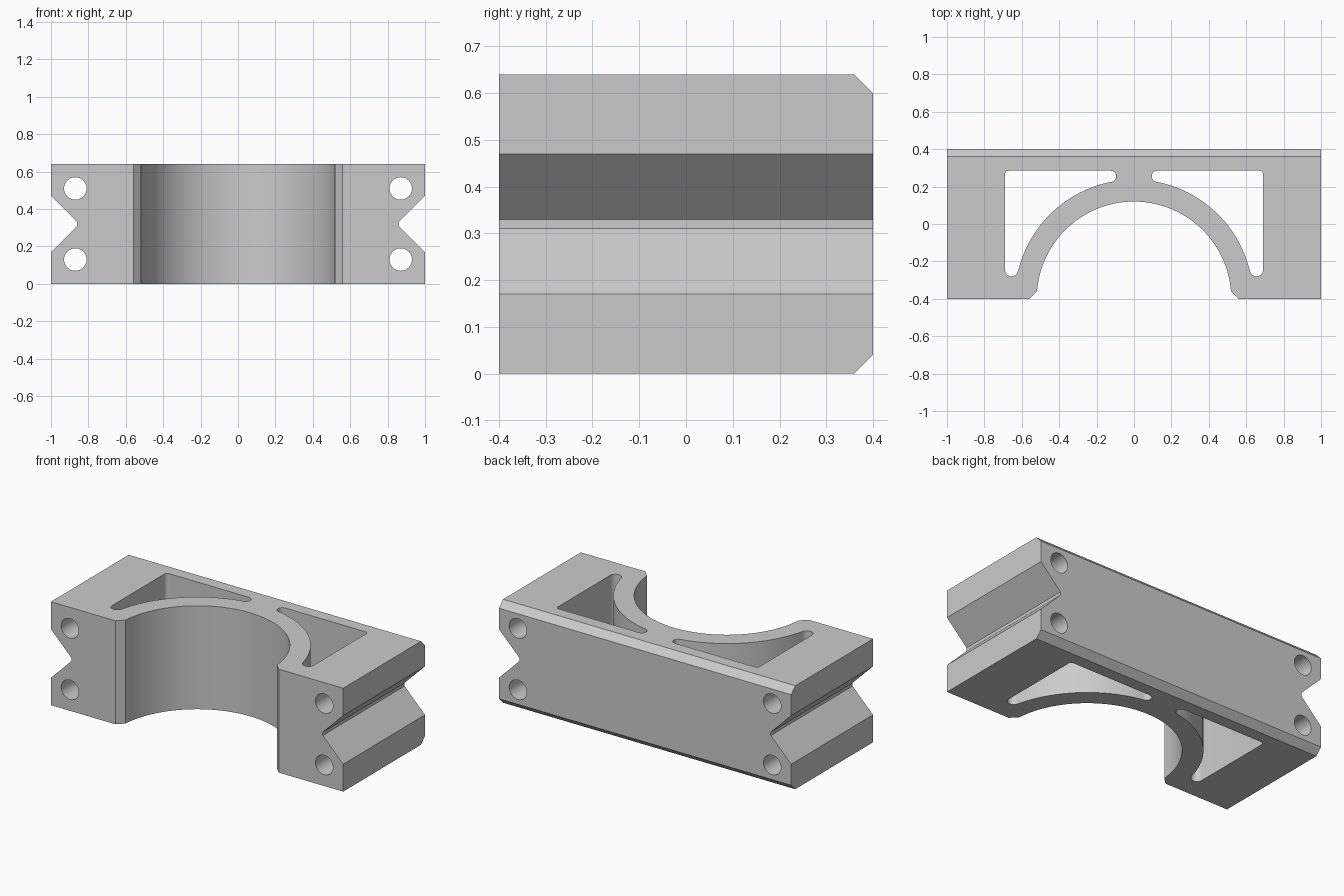
import bpy, bmesh
from math import sin, cos, radians, degrees, atan2, asin
from mathutils import Vector

cube = bpy.data.objects.get("Cube")
if cube:
    bpy.data.objects.remove(cube, do_unlink=True)

WIDTH, DEPTH, HEIGHT = 2.0, 0.8, 0.64
HALF_W, HALF_D, MID_Z = WIDTH / 2, DEPTH / 2, HEIGHT / 2
BORE_R, RIB_R = 0.52, 0.637

grey = bpy.data.materials.new("plain grey")
grey.use_nodes = True
colour = (0.6, 0.6, 0.6, 1)
grey.diffuse_color = colour
grey.node_tree.nodes["Principled BSDF"].inputs["Base Color"].default_value = colour


def arc(cx, cy, r, start, end, steps):
    """Points on an arc, angles in degrees."""
    angles = [radians(start + (end - start) * i / steps) for i in range(steps + 1)]
    return [(cx + r * cos(a), cy + r * sin(a)) for a in angles]


def prism(name, outline, axis, low, high):
    """Extrude a 2D outline along the named axis."""
    place = {"x": lambda u, v, w: (w, u, v),
             "y": lambda u, v, w: (u, w, v),
             "z": lambda u, v, w: (u, v, w)}[axis]
    bm = bmesh.new()
    face = bm.faces.new([bm.verts.new(place(u, v, low)) for u, v in outline])
    side = bmesh.ops.extrude_face_region(bm, geom=[face])["geom"]
    moved = [g for g in side if isinstance(g, bmesh.types.BMVert)]
    bmesh.ops.translate(bm, verts=moved, vec=Vector(place(0, 0, high - low)))
    bmesh.ops.recalc_face_normals(bm, faces=bm.faces)
    mesh = bpy.data.meshes.new(name)
    bm.to_mesh(mesh)
    bm.free()
    mesh.materials.append(grey)
    obj = bpy.data.objects.new(name, mesh)
    bpy.context.collection.objects.link(obj)
    return obj


def cut(target, cutter):
    """Subtract the cutter and delete it."""
    mod = target.modifiers.new("cut", "BOOLEAN")
    mod.operation, mod.solver, mod.object = "DIFFERENCE", "EXACT", cutter
    cutter.hide_render = True
    bpy.context.view_layer.objects.active = target
    bpy.ops.object.modifier_apply(modifier=mod.name)
    bpy.data.objects.remove(cutter, do_unlink=True)


# Block with a V groove down each end
right_edge = [(HALF_W, 0), (HALF_W, 0.17), (0.86, 0.31),
              (0.86, 0.33), (HALF_W, 0.47), (HALF_W, HEIGHT)]
block = prism("clamp_block", right_edge + [(-x, z) for x, z in reversed(right_edge)],
              "y", -HALF_D, HALF_D)

# Chamfers along the back top and bottom edges
for s in (-1, 1):
    outline = [(y, MID_Z + s * z) for y, z in ((0.34, 0.34), (0.42, 0.34), (0.42, 0.26))]
    cut(block, prism("chamfer_cutter", outline, "x", -1.1, 1.1))

# Half-round bore with flared front edges
lip = degrees(asin(0.04 / BORE_R))
bore = arc(0, -HALF_D, BORE_R, lip, 180 - lip, 80) + [(-0.6, -0.44), (0.6, -0.44)]
cut(block, prism("bore_cutter", bore, "z", -0.1, HEIGHT + 0.1))

# Lightening pocket on each side, bounded by the curved rib
tip, foot = (0.125, 0.255), (0.655, -0.245)
tip_a = degrees(atan2(tip[1] + HALF_D, tip[0]))
foot_a = degrees(atan2(foot[1] + HALF_D, foot[0]))
pocket = (arc(0.67, 0.265, 0.02, 0, 90, 6)
          + arc(*tip, 0.03, 90, 180 + tip_a, 14)
          + arc(0, -HALF_D, RIB_R, tip_a, foot_a, 40)[1:-1]
          + arc(*foot, 0.035, 180 + foot_a, 360, 14))
for s in (-1, 1):
    cut(block, prism("pocket_cutter", [(s * x, y) for x, y in pocket],
                     "z", -0.1, HEIGHT + 0.1))

# Four bolt holes from front to back
for x in (-0.87, 0.87):
    for z in (0.13, 0.51):
        hole = arc(x, z, 0.06, 0, 360, 40)[:-1]
        cut(block, prism("hole_cutter", hole, "y", -0.5, 0.5))

# Smooth curves, crisp edges
bpy.ops.object.select_all(action="DESELECT")
block.select_set(True)
bpy.context.view_layer.objects.active = block
bpy.ops.object.shade_smooth_by_angle(angle=radians(30))
